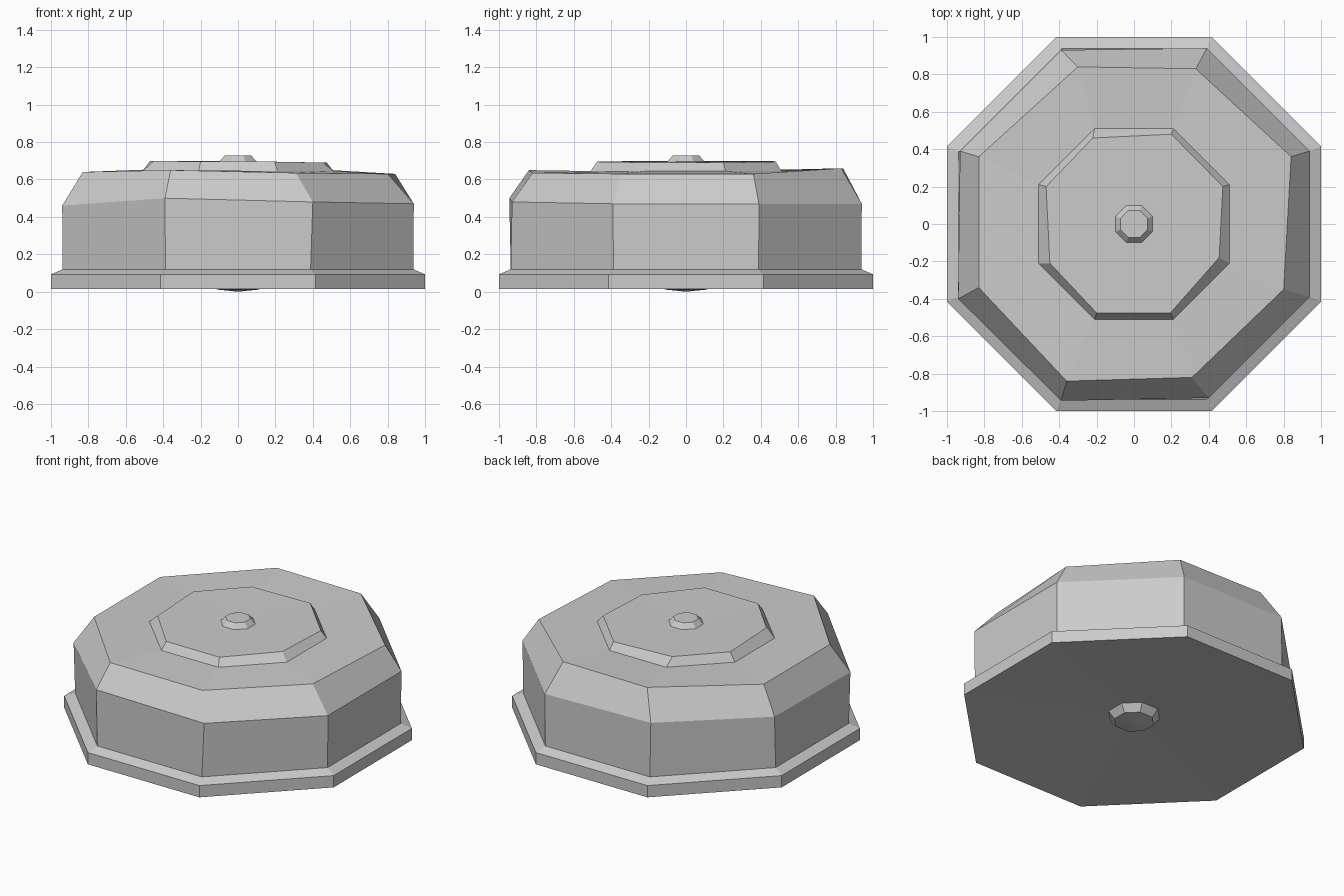
import bpy
import bmesh
from math import cos, sin, pi

if "Cube" in bpy.data.objects:
    bpy.data.objects.remove(bpy.data.objects["Cube"])

SIDES = 8


def octagon(apothem, z):
    """Octagon ring with flat sides facing the axes."""
    r = apothem / cos(pi / SIDES)
    return [(r * cos((k + .5) * pi / 4), r * sin((k + .5) * pi / 4), z)
            for k in range(SIDES)]


def loft(name, rings, start_z=None, end_z=None):
    """Skin octagon rings; optionally close an end with a fan to a centre point."""
    bm = bmesh.new()
    loops = [[bm.verts.new(p) for p in ring] for ring in rings]
    for a, b in zip(loops, loops[1:]):
        for k in range(SIDES):
            n = (k + 1) % SIDES
            bm.faces.new((a[k], a[n], b[n], b[k]))
    if start_z is not None:
        c = bm.verts.new((0, 0, start_z))
        for k in range(SIDES):
            bm.faces.new((loops[0][(k + 1) % SIDES], loops[0][k], c))
    if end_z is not None:
        c = bm.verts.new((0, 0, end_z))
        for k in range(SIDES):
            bm.faces.new((loops[-1][k], loops[-1][(k + 1) % SIDES], c))
    mesh = bpy.data.meshes.new(name)
    bm.to_mesh(mesh)
    bm.free()
    obj = bpy.data.objects.new(name, mesh)
    bpy.context.collection.objects.link(obj)
    return obj


# Slightly uneven hand-shaped rings of the upper body
foot = octagon(.937, .12)
shoulder = [(.94, .39, .47), (.39, .94, .47), (-.39, .93, .48), (-.93, .39, .46),
            (-.94, -.40, .46), (-.39, -.945, .50), (.40, -.93, .48), (.94, -.39, .47)]
crown = [(.84, .36, .63), (.33, .83, .66), (-.30, .84, .66), (-.83, .36, .64),
         (-.83, -.34, .64), (-.36, -.84, .65), (.31, -.82, .635), (.80, -.35, .63)]
step_low = octagon(.51, .645)
step_top = [(.475, .20, .69), (.20, .48, .695), (-.22, .46, .70), (-.47, .20, .70),
            (-.45, -.21, .70), (-.20, -.475, .695), (.195, -.475, .695), (.455, -.18, .69)]
knob_low = octagon(.10, .695)

# Underside with shallow hollow and small central boss
loft("underside", [octagon(.115, .012), octagon(.15, .06), octagon(1, .014)], start_z=0)

# Flange around the bottom
loft("base_flange", [octagon(1, .014), octagon(1, .093), foot])

# Main body with sloped shoulder and flat crown
loft("body", [foot, shoulder, crown, step_low])

# Raised plate on the crown
loft("top_plate", [step_low, step_top, knob_low])

# Small knob in the middle
loft("knob", [knob_low, octagon(.072, .727)], end_z=.727)
